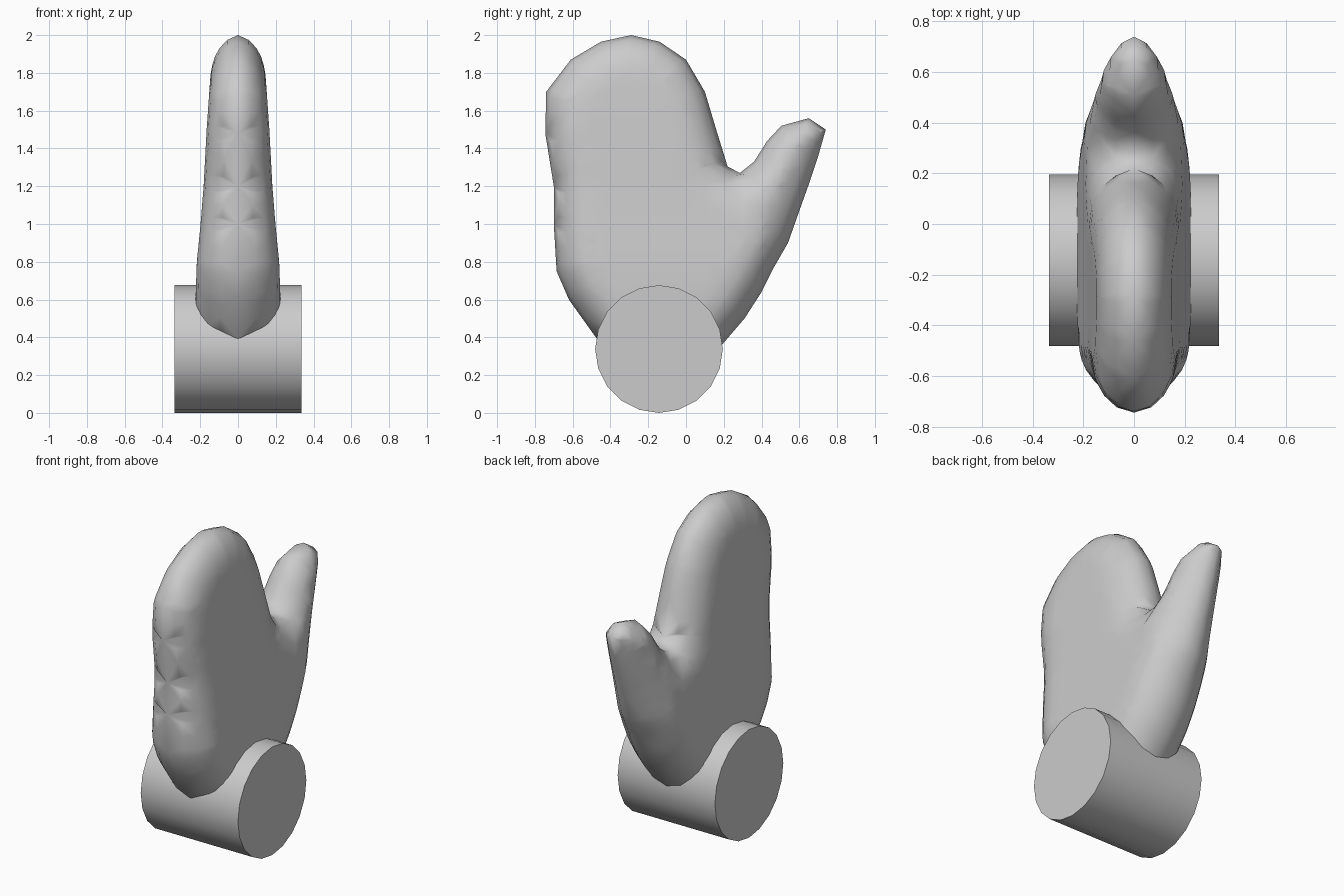
import bpy, bmesh, math
from mathutils import Vector
from mathutils.geometry import delaunay_2d_cdt, intersect_point_line

if "Cube" in bpy.data.objects:
    bpy.data.objects.remove(bpy.data.objects["Cube"])

# Side outline (y, z), counter-clockwise; the lowest points hide in the cuff
OUTLINE = [Vector(p) for p in [
    (-0.30, 0.20), (0.04, 0.20), (0.19, 0.36), (0.31, 0.50), (0.40, 0.64),
    (0.465, 0.77), (0.54, 0.90), (0.60, 1.07), (0.65, 1.21), (0.70, 1.36),
    (0.74, 1.50), (0.65, 1.56), (0.505, 1.52), (0.43, 1.44), (0.36, 1.33),
    (0.285, 1.27), (0.22, 1.305), (0.16, 1.50), (0.10, 1.70), (0.0, 1.87),
    (-0.14, 1.965), (-0.29, 2.0), (-0.45, 1.965), (-0.61, 1.87),
    (-0.74, 1.70), (-0.745, 1.48), (-0.70, 1.20), (-0.70, 1.00),
    (-0.685, 0.75), (-0.62, 0.60), (-0.47, 0.39)]]
EDGES = [(i, (i + 1) % len(OUTLINE)) for i in range(len(OUTLINE))]
THICK = [(0.2, 0.225), (0.6, 0.225), (0.8, 0.218), (1.0, 0.198), (1.2, 0.182),
         (1.5, 0.166), (1.8, 0.145), (2.0, 0.135)]
ROUND = 0.22


def edge_distance(p):
    best = 9.0
    for i, j in EDGES:
        a, b = OUTLINE[i], OUTLINE[j]
        t = max(0, min(1, (p - a).dot(b - a) / (b - a).length_squared))
        best = min(best, (p - a.lerp(b, t)).length)
    return best


def half_thickness(p):
    y, z = p
    for (z0, t0), (z1, t1) in zip(THICK, THICK[1:]):
        if z <= z1 + 1e-4:
            t = t0 + (t1 - t0) * (z - z0) / (z1 - z0)
            break
    u = min(1, edge_distance(p) / ROUND)
    return t * (1 - 0.9 * max(0, y - 0.4)) * math.sqrt(1 - (1 - u) ** 2)


# Mitten: fill the outline, then puff it out evenly to both sides
points = list(OUTLINE)
for i, j in EDGES:
    a, b = OUTLINE[i], OUTLINE[j]
    d = (b - a).normalized()
    inward = Vector((-d.y, d.x))
    for off in (0.02, 0.065, 0.11, 0.15, 0.22):
        for t in (0.17, 0.5, 0.83):
            p = a.lerp(b, t) + inward * off
            if edge_distance(p) > off * 0.97:
                points.append(p)
for iy in range(-7, 8):
    for iz in range(3, 20):
        p = Vector((iy * 0.1, iz * 0.1))
        if edge_distance(p) > 0.1:
            points.append(p)
co, _, tris, *_ = delaunay_2d_cdt(points, EDGES, [list(range(len(OUTLINE)))], 1, 1e-4)

bm = bmesh.new()
sides = ({}, {})
for k in {k for f in tris for k in f}:
    p = co[k]
    if edge_distance(p) < 1e-3:
        sides[0][k] = sides[1][k] = bm.verts.new((0, p.x, p.y))
    else:
        x = half_thickness(p)
        sides[0][k] = bm.verts.new((x, p.x, p.y))
        sides[1][k] = bm.verts.new((-x, p.x, p.y))
for f in tris:
    for s in sides:
        vs = [s[k] for k in f]
        if not bm.faces.get(vs):
            bm.faces.new(vs)
bmesh.ops.recalc_face_normals(bm, faces=bm.faces)
mesh = bpy.data.meshes.new("mitten")
bm.to_mesh(mesh)
bm.free()
mesh.shade_smooth()
mitten = bpy.data.objects.new("mitten", mesh)
bpy.context.collection.objects.link(mitten)

# Cuff: short cylinder lying across the wrist
bpy.ops.mesh.primitive_cylinder_add(vertices=20, radius=0.338, depth=0.672,
                                    location=(0, -0.143, 0.338),
                                    rotation=(0, math.pi / 2, 0))
cuff = bpy.context.object
cuff.name = "wrist_cylinder"
bpy.ops.object.shade_smooth_by_angle(angle=math.radians(35))
